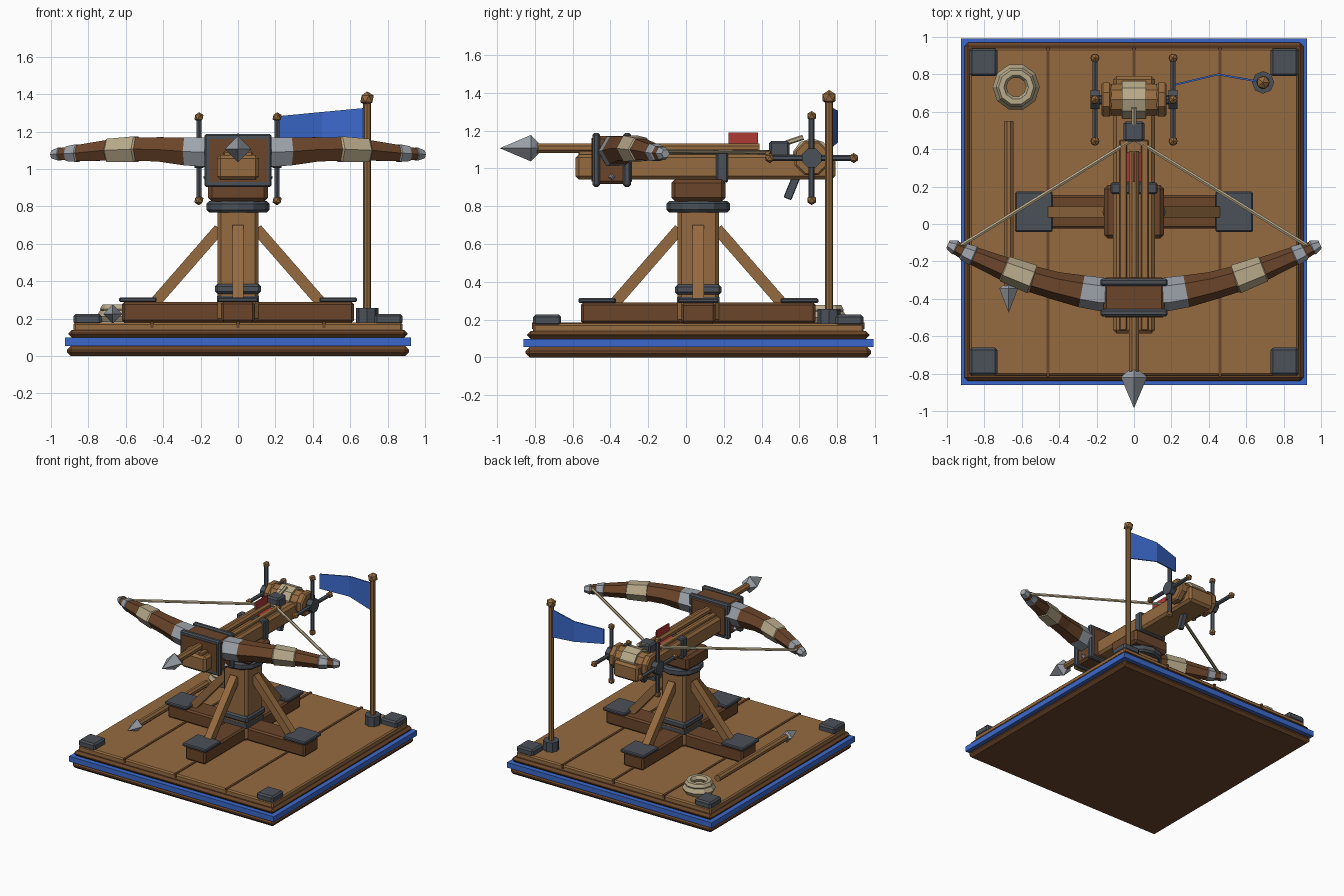
import bpy, bmesh, math
from mathutils import Vector, Matrix

if "Cube" in bpy.data.objects:
    bpy.data.objects.remove(bpy.data.objects["Cube"])

CY = 0.065          # y of the stand and platform centre


def srgb(h):
    out = []
    for i in (0, 2, 4):
        c = int(h[i:i + 2], 16) / 255
        out.append(c / 12.92 if c <= 0.04045 else ((c + 0.055) / 1.055) ** 2.4)
    return (*out, 1)


MATS = {}
for name, h in dict(wood="956B40", dark_wood="6B452A", iron="4B5159", steel="9DA3AB",
                    rope="B8AA8A", red_cloth="B03A36", blue_cloth="3C69CC").items():
    m = bpy.data.materials.new(name)
    m.diffuse_color = srgb(h)
    m.use_nodes = True
    m.node_tree.nodes["Principled BSDF"].inputs["Base Color"].default_value = m.diffuse_color
    MATS[name] = m


def finish(name, bm, mat):
    bmesh.ops.recalc_face_normals(bm, faces=bm.faces)
    me = bpy.data.meshes.new(name)
    bm.to_mesh(me)
    bm.free()
    for m in ([mat] if isinstance(mat, str) else mat):
        me.materials.append(MATS[m])
    ob = bpy.data.objects.new(name, me)
    bpy.context.collection.objects.link(ob)
    return ob


def box(name, x, y, z, mat, bevel=0.0):
    """Box from (min, max) ranges with chamfered edges."""
    bm = bmesh.new()
    size = [r[1] - r[0] for r in (x, y, z)]
    mid = [(r[1] + r[0]) / 2 for r in (x, y, z)]
    bmesh.ops.create_cube(bm, size=1, matrix=Matrix.Translation(mid) @ Matrix.Diagonal((*size, 1)))
    if bevel:
        bmesh.ops.bevel(bm, geom=bm.edges[:], offset=bevel, segments=1, affect='EDGES')
    return finish(name, bm, mat)


def rod(name, p, q, r, mat, sides=8, r2=None, turn=0.0, bevel=0.0):
    """Prism or cone from p to q."""
    p, q = Vector(p), Vector(q)
    d = q - p
    rot = d.to_track_quat('Z', 'Y').to_matrix().to_4x4()
    bm = bmesh.new()
    bmesh.ops.create_cone(bm, cap_ends=True, segments=sides, radius1=r, radius2=r if r2 is None else r2,
                          depth=d.length, matrix=Matrix.Translation((p + q) / 2) @ rot @ Matrix.Rotation(turn, 4, 'Z'))
    if bevel:
        rim = [e for e in bm.edges if abs((e.verts[0].co - e.verts[1].co).normalized().dot(d.normalized())) < 0.5]
        bmesh.ops.bevel(bm, geom=rim, offset=bevel, segments=1, affect='EDGES')
    return finish(name, bm, mat)


def knob(name, at, r, mat):
    bm = bmesh.new()
    bmesh.ops.create_icosphere(bm, subdivisions=1, radius=r, matrix=Matrix.Translation(at))
    return finish(name, bm, mat)


def ring(name, at, major, minor, mat, n=10, k=6):
    bm = bmesh.new()
    loops = []
    for i in range(n):
        a = 2 * math.pi * i / n
        loops.append([bm.verts.new((at[0] + (major + minor * math.cos(b)) * math.cos(a),
                                    at[1] + (major + minor * math.cos(b)) * math.sin(a),
                                    at[2] + minor * math.sin(b)))
                      for b in (2 * math.pi * j / k for j in range(k))])
    for i in range(n):
        for j in range(k):
            bm.faces.new((loops[i][j], loops[(i + 1) % n][j],
                          loops[(i + 1) % n][(j + 1) % k], loops[i][(j + 1) % k]))
    return finish(name, bm, mat)


def both(h, c=0.0):
    return (c - h, c + h)


# platform: stacked slabs, plank seams, corner blocks
box("platform_bottom", both(.915), both(.915, CY), (0, .055), "dark_wood", .022)
box("platform_band", both(.926), both(.926, CY), (.055, .098), "blue_cloth")
box("platform_rim", both(.905), both(.905, CY), (.098, .14), "dark_wood", .018)
box("platform_deck", both(.88), both(.875, CY), (.13, .18), "wood", .01)
for x in (-.46, 0, .46):
    box("plank_seam", both(.009, x), both(.88, CY), (.15, .185), "dark_wood")
for sx in (-1, 1):
    for sy in (-1, 1):
        box("corner_block", both(.074, sx * .805), both(.074, CY + sy * .8), (.168, .226), "iron", .012)

# cross base with end plates and braces
box("cross_beam_side", both(.62), both(.09, CY), (.18, .288), "dark_wood", .012)
box("cross_beam_long", both(.09), both(.62, CY), (.18, .29), "dark_wood", .012)
for i in range(4):
    a = i * math.pi / 2
    c, s = round(math.cos(a)), round(math.sin(a))
    hx, hy = (.1, .108) if c else (.108, .1)
    box("beam_end_plate", both(hx, c * .535), both(hy, CY + s * .535), (.288, .314), "iron", .007)
    rod("brace", (c * .44, CY + s * .44, .29), (c * .10, CY + s * .10, .68), .042, "wood", 4, turn=math.pi / 4)

# post, collars and turntable
box("post", both(.11), both(.11, CY), (.18, .8), "wood", .02)
box("post_collar", both(.122), both(.122, CY), (.333, .385), "iron", .012)
box("post_foot", both(.112), both(.112, CY), (.29, .32), "iron")
rod("turntable_ring", (0, CY, .768), (0, CY, .828), .168, "iron", 12, bevel=.014)
box("turntable", both(.16), both(.143, CY), (.825, .942), "dark_wood", .02)

# stock with bolt rails
box("stock", both(.112), (-.585, .79), (.942, 1.075), "wood", .018)
for s in (-1, 1):
    box("bolt_rail", both(.02, s * .058), (-.57, .45), (1.06, 1.095), "wood", .006)
box("stock_band", both(.125), (.16, .222), (.925, 1.09), "iron", .008)

# bow housing with iron frames and rivets
box("bow_housing", both(.162), (-.485, -.285), (.918, 1.172), "dark_wood", .015)
for y in (-.475, -.312):
    box("housing_frame", both(.18), both(.02, y), (.903, 1.188), "iron", .01)
box("housing_front", both(.155), (-.5, -.47), (.93, 1.16), "dark_wood")
for s in (-1, 1):
    rod("housing_rivet", (s * .16, -.393, .955), (s * .185, -.393, .955), .02, "steel", 4, r2=.006)


# bow limbs: hexagonal sections, coloured by stretch
PATH = [(.12, -.38, 1.088, .085), (.18, -.375, 1.09, .09), (.28, -.36, 1.094, .086), (.42, -.33, 1.105, .075),
        (.54, -.296, 1.106, .071), (.545, -.295, 1.106, .079), (.69, -.24, 1.1, .071), (.695, -.238, 1.1, .063),
        (.855, -.172, 1.085, .05), (.86, -.17, 1.085, .054), (.91, -.148, 1.082, .046), (.915, -.146, 1.082, .04),
        (.95, -.128, 1.08, .036), (.955, -.126, 1.08, .04), (.995, -.108, 1.078, .023)]
LIMB_COL = [1, 1, 0, 0, 2, 2, 2, 0, 1, 1, 1, 0, 1, 1]
for side in (-1, 1):
    bm = bmesh.new()
    secs = []
    for i, (x, y, z, r) in enumerate(PATH):
        a, b = PATH[max(i - 1, 0)], PATH[min(i + 1, len(PATH) - 1)]
        t = Vector((b[0] - a[0], b[1] - a[1], 0)).normalized()
        nrm = Vector((-t.y, t.x, 0))
        pts = [Vector((x, y, z)) + nrm * r * math.cos(k * math.pi / 3)
               + Vector((0, 0, r * math.sin(k * math.pi / 3))) for k in range(6)]
        secs.append([bm.verts.new((side * p.x, p.y, p.z)) for p in pts])
    for i, c in enumerate(LIMB_COL):
        for k in range(6):
            f = bm.faces.new((secs[i][k], secs[i + 1][k], secs[i + 1][(k + 1) % 6], secs[i][(k + 1) % 6]))
            f.material_index = c
    bm.faces.new(secs[0])
    bm.faces.new(secs[-1]).material_index = 1
    finish("bow_limb", bm, ["dark_wood", "steel", "rope"])
    rod("bow_string", (side * .925, -.115, 1.09), (side * .01, .45, 1.085), .012, "rope", 6)


# bolts: shaft and four-sided head
def bolt(x, z, tail, neck, wide, tip, r, head):
    rod("bolt_shaft", (x, tail, z), (x, neck - .01, z), r, "wood", 8, turn=math.pi / 8)
    rod("bolt_head", (x, wide, z), (x, tip, z), head, "steel", 4, r2=0)
    rod("bolt_head_back", (x, neck, z), (x, wide, z), r, "steel", 4, r2=head)


bolt(0, 1.107, .39, -.78, -.82, -.985, .028, .07)
bolt(-.67, .225, .55, -.325, -.345, -.475, .027, .05)
for i in range(3):
    fin = box("bolt_fletching", both(.006), (.225, .382), (.02, .083), "red_cloth")
    fin.matrix_world = Matrix.Translation((0, 0, 1.107)) @ Matrix.Rotation(i * math.tau / 3, 4, 'Y')

# string nut and trigger
box("string_nut", both(.055), (.44, .548), (1.06, 1.146), "iron", .012)
trigger = box("trigger", both(.02), both(.022), (-.13, .02), "iron", .004)
trigger.matrix_world = Matrix.Translation((0, .585, .96)) @ Matrix.Rotation(math.radians(-22), 4, 'X')

# windlass: drum, rope winding, axle and spoked handles
WY, WZ = .665, 1.055
rod("windlass_drum", (-.13, WY, WZ), (.13, WY, WZ), .088, "wood", 10)
rod("windlass_rope", (-.065, WY, WZ), (.065, WY, WZ), .105, "rope", 10)
rod("windlass_axle", (-.23, WY, WZ), (.23, WY, WZ), .025, "iron")
rod("draw_rope", (0, .62, 1.165), (0, .53, 1.135), .014, "rope", 6)
for s in (-1, 1):
    rod("drum_flange", (s * .12, WY, WZ), (s * .175, WY, WZ), .098, "wood", 8, turn=math.pi / 8, bevel=.01)
    rod("handle_hub", (s * .185, WY, WZ), (s * .232, WY, WZ), .055, "iron", 8, turn=math.pi / 8)
    for dy, dz in ((1, 0), (-1, 0), (0, 1), (0, -1)):
        end = (s * .209, WY + dy * .222, WZ + dz * .222)
        rod("handle_spoke", (s * .209, WY, WZ), end, .016, "iron", 6)
        knob("handle_knob", end, .027, "wood")

# flag pole and flag
PX, PY = .69, .757
rod("pole_socket", (PX, PY, .18), (PX, PY, .257), .06, "iron")
rod("flag_pole", (PX, PY, .2), (PX, PY, 1.37), .021, "wood")
knob("pole_finial", (PX, PY, 1.375), .04, "wood")
bm = bmesh.new()
cols = [[bm.verts.new((x, y + d, z)) for d in (-.005, .005) for z in (lo, hi)]
        for x, y, lo, hi in ((.685, .758, 1.1, 1.327), (.45, .8, 1.14, 1.305), (.22, .745, 1.163, 1.283))]
for a, b in zip(cols, cols[1:]):
    for i, j in ((0, 1), (1, 3), (3, 2), (2, 0)):
        bm.faces.new((a[i], a[j], b[j], b[i]))
for c in (cols[0], cols[-1]):
    bm.faces.new((c[0], c[1], c[3], c[2]))
finish("flag", bm, "blue_cloth")

# coiled rope on the deck
ring("rope_coil_lower", (-.63, .732, .212), .09, .036, "rope")
ring("rope_coil_upper", (-.63, .732, .252), .08, .028, "rope")
